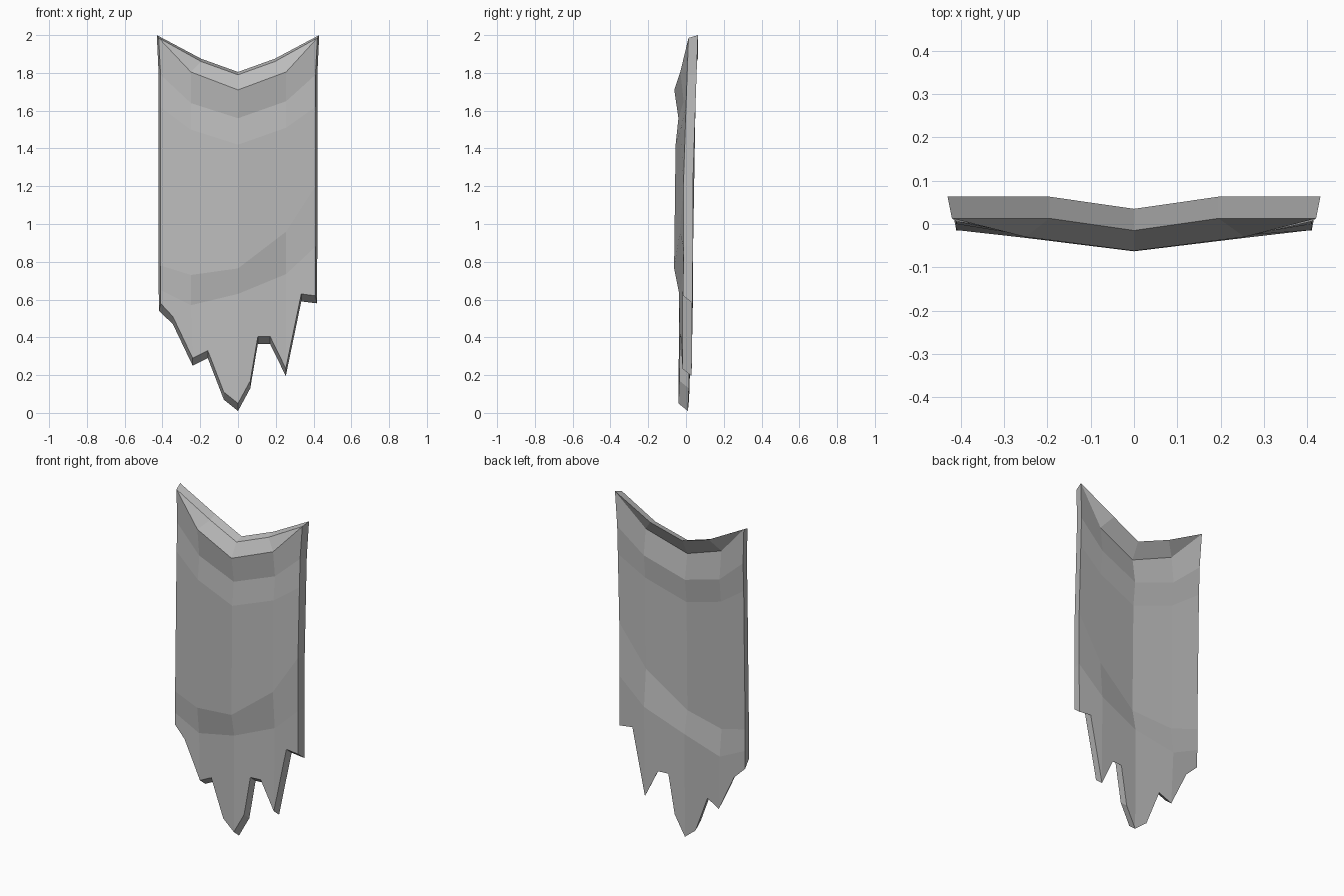
import bpy
import bmesh

cube = bpy.data.objects.get("Cube")
if cube:
    bpy.data.objects.remove(cube, do_unlink=True)

THICK = 0.05

# Column positions of the folded sheet
cols = (-0.41, -0.25, 0, 0.255, 0.41)

# Each row: five heights, then depth at edge, mid column and centre
rows = [
    ((1.985, 1.86, 1.79, 1.86, 1.985), (0.013, 0.013, -0.015)),  # top rim
    ((1.985, 1.805, 1.71, 1.805, 1.985), (0.013, -0.03, -0.062)),  # ridge
    ((1.79, 1.64, 1.56, 1.65, 1.79), (0.006, -0.012, -0.04)),  # dip
    ((1.62, 1.50, 1.42, 1.51, 1.62), (0.0, -0.026, -0.055)),  # swell
    ((0.78, 0.73, 0.765, 0.96, 1.20), (-0.014, -0.032, -0.063)),  # lower fold
    ((0.65, 0.57, 0.63, 0.735, 0.88), (-0.014, -0.014, -0.036)),  # under fold
]

# Torn lower edge, one list per strip between columns
torn = [
    [(-0.41, 0.58), (-0.345, 0.51), (-0.24, 0.29)],
    [(-0.24, 0.29), (-0.16, 0.33), (-0.075, 0.11), (0, 0.05)],
    [(0, 0.05), (0.065, 0.17), (0.105, 0.405), (0.17, 0.405), (0.253, 0.235)],
    [(0.253, 0.235), (0.335, 0.63), (0.41, 0.62)],
]
torn_depth = (-0.015, -0.02, -0.04, -0.02, -0.015)

bm = bmesh.new()


def add_pair(x, y, z, dx=0.0, dz=0.0):
    """Front vertex and its matching back vertex."""
    side = 1 if x > 0.4 else -1 if x < -0.4 else 0
    return (bm.verts.new((x, y, z)),
            bm.verts.new((x + side * dx, y + THICK, z + dz)))


def add_face(pairs):
    bm.faces.new([p[0] for p in pairs])
    bm.faces.new([p[1] for p in reversed(pairs)])


# Folded body
grid = []
for r, (heights, depth) in enumerate(rows):
    line = []
    for c, z in enumerate(heights):
        if r == 1 and c in (0, 4):
            line.append(grid[0][c])  # ridge runs out into the top corners
            continue
        x = cols[c]
        if r == 0:
            x = (-0.42, -0.195, 0, 0.195, 0.42)[c]
        y = depth[2 - abs(c - 2)]
        line.append(add_pair(x, y, z, 0.01, 0.015 if r == 0 else 0))
    grid.append(line)

for upper, lower in zip(grid, grid[1:]):
    for c in range(4):
        ring = [upper[c], lower[c], lower[c + 1], upper[c + 1]]
        add_face(list(dict.fromkeys(ring)))

# Torn strips
start = None
for c, points in enumerate(torn):
    x0, x1 = points[0][0], points[-1][0]
    strip = []
    for i, (x, z) in enumerate(points):
        if i == 0 and start:
            strip.append(start)
            continue
        t = (x - x0) / (x1 - x0)
        y = torn_depth[c] * (1 - t) + torn_depth[c + 1] * t
        strip.append(add_pair(x, y, z, 0.008, -0.04))
    start = strip[-1]
    add_face([grid[-1][c]] + strip + [grid[-1][c + 1]])
    # Lower rim
    for a, b in zip(strip, strip[1:]):
        bm.faces.new((a[0], a[1], b[1], b[0]))
    if c == 0:
        left_end = strip[0]

# Top and side rims
left = [line[0] for line in grid[1:]] + [left_end]
right = [line[4] for line in grid[1:]] + [start]
for chain in (grid[0], left, right):
    for a, b in zip(chain, chain[1:]):
        bm.faces.new((a[0], a[1], b[1], b[0]))

bmesh.ops.recalc_face_normals(bm, faces=bm.faces)
mesh = bpy.data.meshes.new("torn_banner")
bm.to_mesh(mesh)
bm.free()

# Plain grey cloth
grey = bpy.data.materials.new("plain grey")
grey.use_nodes = True
colour = (0.5, 0.5, 0.5, 1)
grey.diffuse_color = colour
grey.node_tree.nodes["Principled BSDF"].inputs["Base Color"].default_value = colour
mesh.materials.append(grey)

banner = bpy.data.objects.new("torn_banner", mesh)
bpy.context.collection.objects.link(banner)
